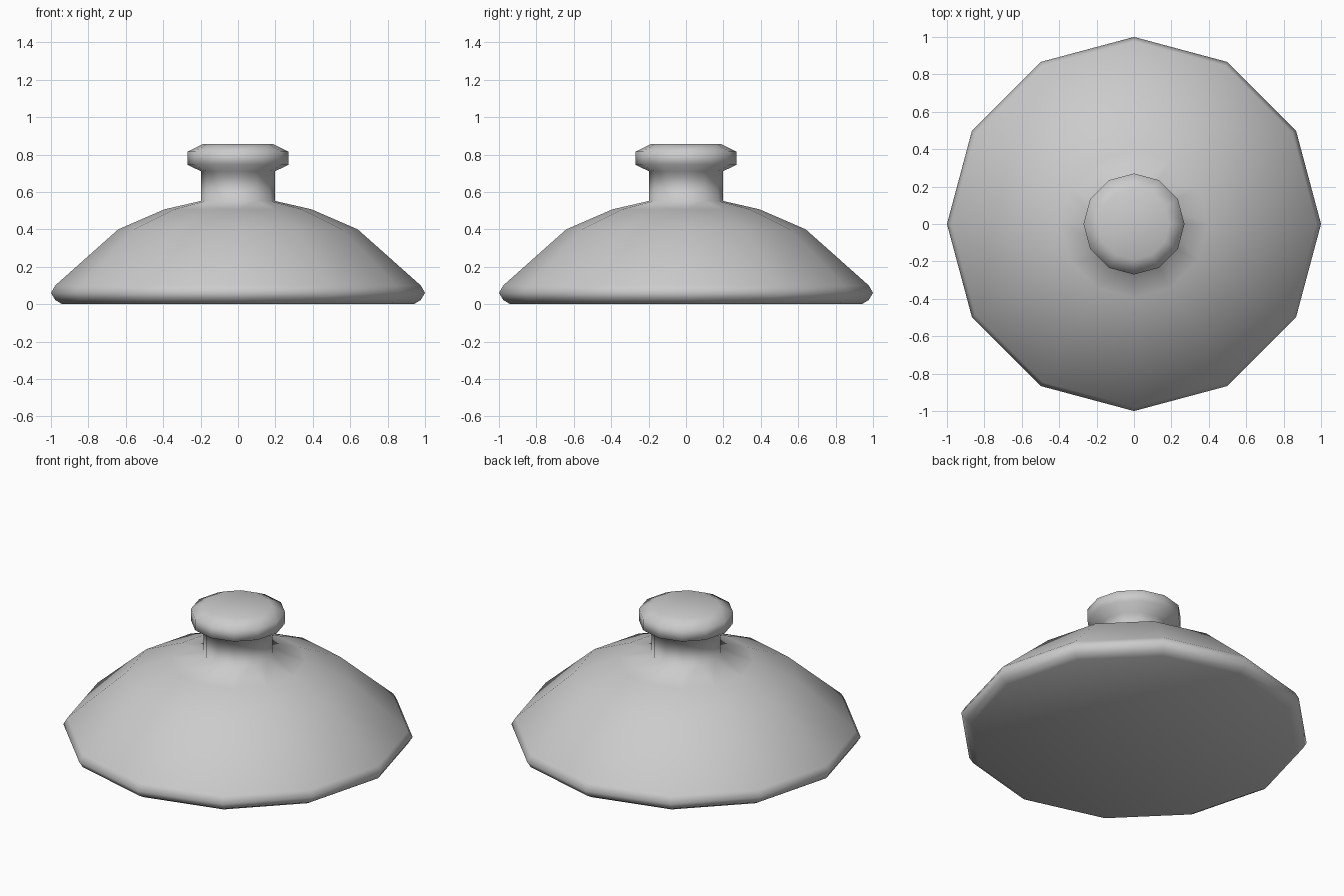
import bpy, bmesh
from math import cos, sin, pi

if "Cube" in bpy.data.objects:
    bpy.data.objects.remove(bpy.data.objects["Cube"])

SIDES = 12

# Profile from base rim, over the dome, up the neck and knob: (radius, height)
PROFILE = [
    (0.94, 0.0), (0.977, 0.022), (1.0, 0.06), (0.977, 0.10),
    (0.64, 0.40), (0.393, 0.507), (0.197, 0.552),
    (0.197, 0.71), (0.27, 0.745), (0.27, 0.815), (0.19, 0.855),
]


def lathe(name, profile, sides):
    """Spin a profile around z and cap both ends, smooth shaded."""
    bm = bmesh.new()
    rings = [[bm.verts.new((r * cos(2 * pi * i / sides), r * sin(2 * pi * i / sides), z))
              for i in range(sides)] for r, z in profile]
    for low, high in zip(rings, rings[1:]):
        for i in range(sides):
            j = (i + 1) % sides
            bm.faces.new((low[i], low[j], high[j], high[i]))
    bm.faces.new(rings[0][::-1])
    bm.faces.new(rings[-1])
    for face in bm.faces:
        face.smooth = True
    mesh = bpy.data.meshes.new(name)
    bm.to_mesh(mesh)
    bm.free()
    obj = bpy.data.objects.new(name, mesh)
    bpy.context.collection.objects.link(obj)
    return obj


# Domed lid with its knob in one turned piece
lathe("domed_lid", PROFILE, SIDES)
